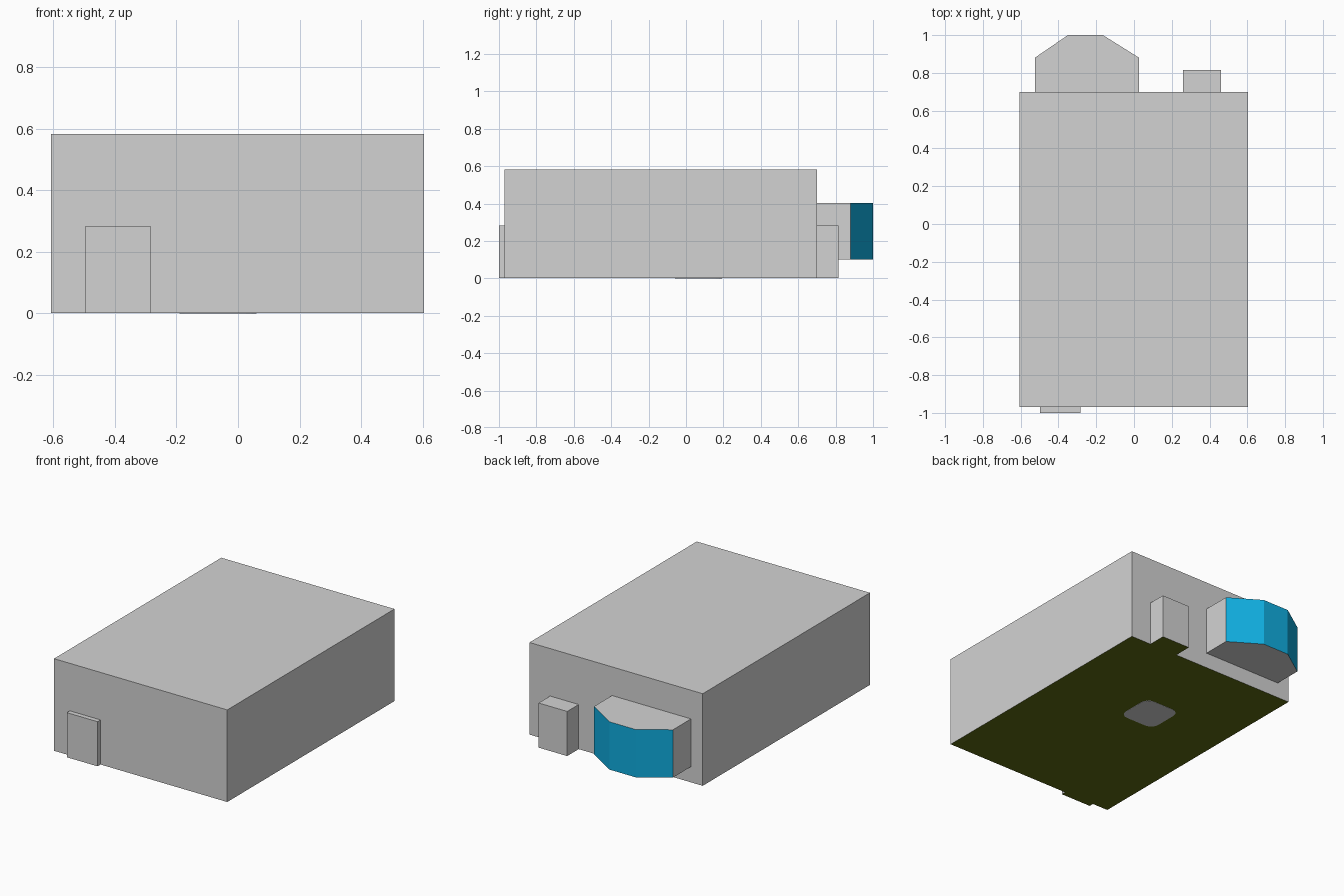
import bpy, bmesh, math

if "Cube" in bpy.data.objects:
    bpy.data.objects.remove(bpy.data.objects["Cube"])


def material(name, rgb):
    m = bpy.data.materials.new(name)
    m.diffuse_color = (*rgb, 1.0)
    m.use_nodes = True
    m.node_tree.nodes["Principled BSDF"].inputs["Base Color"].default_value = m.diffuse_color
    return m


GREY = material("grey wall", (0.65, 0.65, 0.65))
BLUE = material("blue glass", (0.005, 0.42, 0.745))
OLIVE = material("dark olive floor", (0.112, 0.150, 0.0065))


def prism(name, outline, z0, z1, mats, rule=None):
    """Extrude a counter-clockwise outline; rule(normal) picks the material slot."""
    bm = bmesh.new()
    base = bm.faces.new([bm.verts.new((x, y, z0)) for x, y in outline])
    top = bmesh.ops.extrude_face_region(bm, geom=[base], use_keep_orig=True)
    verts = [g for g in top["geom"] if isinstance(g, bmesh.types.BMVert)]
    bmesh.ops.translate(bm, verts=verts, vec=(0, 0, z1 - z0))
    bmesh.ops.recalc_face_normals(bm, faces=bm.faces)
    bm.normal_update()
    if rule:
        for f in bm.faces:
            f.material_index = rule(f.normal)
    mesh = bpy.data.meshes.new(name)
    bm.to_mesh(mesh)
    bm.free()
    for m in mats:
        mesh.materials.append(m)
    ob = bpy.data.objects.new(name, mesh)
    bpy.context.collection.objects.link(ob)
    return ob


def rect(x0, x1, y0, y1):
    return [(x0, y0), (x1, y0), (x1, y1), (x0, y1)]


def underside(n):
    return 1 if n.z < -0.5 else 0


FLOOR = 0.001  # underside sits just above the floor patch
BACK = 0.70

# Main block and the two door boxes, all with an olive underside
prism("house_body", rect(-0.607, 0.604, -0.97, BACK), FLOOR, 0.583, [GREY, OLIVE], underside)
prism("front_door", rect(-0.497, -0.282, -1.0, -0.97), FLOOR, 0.283, [GREY, OLIVE], underside)
prism("back_door_box", rect(0.26, 0.46, BACK, 0.815), FLOOR, 0.283, [GREY, OLIVE], underside)

# Bay window: grey box with three blue panes facing the back
bay = [(-0.525, BACK), (0.027, BACK), (0.027, 0.88), (-0.165, 1.0), (-0.35, 1.0), (-0.525, 0.88)]
prism("bay_window", bay, 0.10, 0.402, [GREY, BLUE], lambda n: 1 if n.y > 0.3 else 0)

# Rounded grey patch under the floor
cx, cy, half, r = -0.065, 0.067, 0.125, 0.055
patch = []
for k, (sx, sy) in enumerate([(1, 1), (-1, 1), (-1, -1), (1, -1)]):
    for i in range(5):
        a = math.radians(90 * k + 22.5 * i)
        patch.append((cx + sx * (half - r) + r * math.cos(a),
                      cy + sy * (half - r) + r * math.sin(a)))
prism("floor_patch", patch, 0.0, FLOOR, [GREY])
